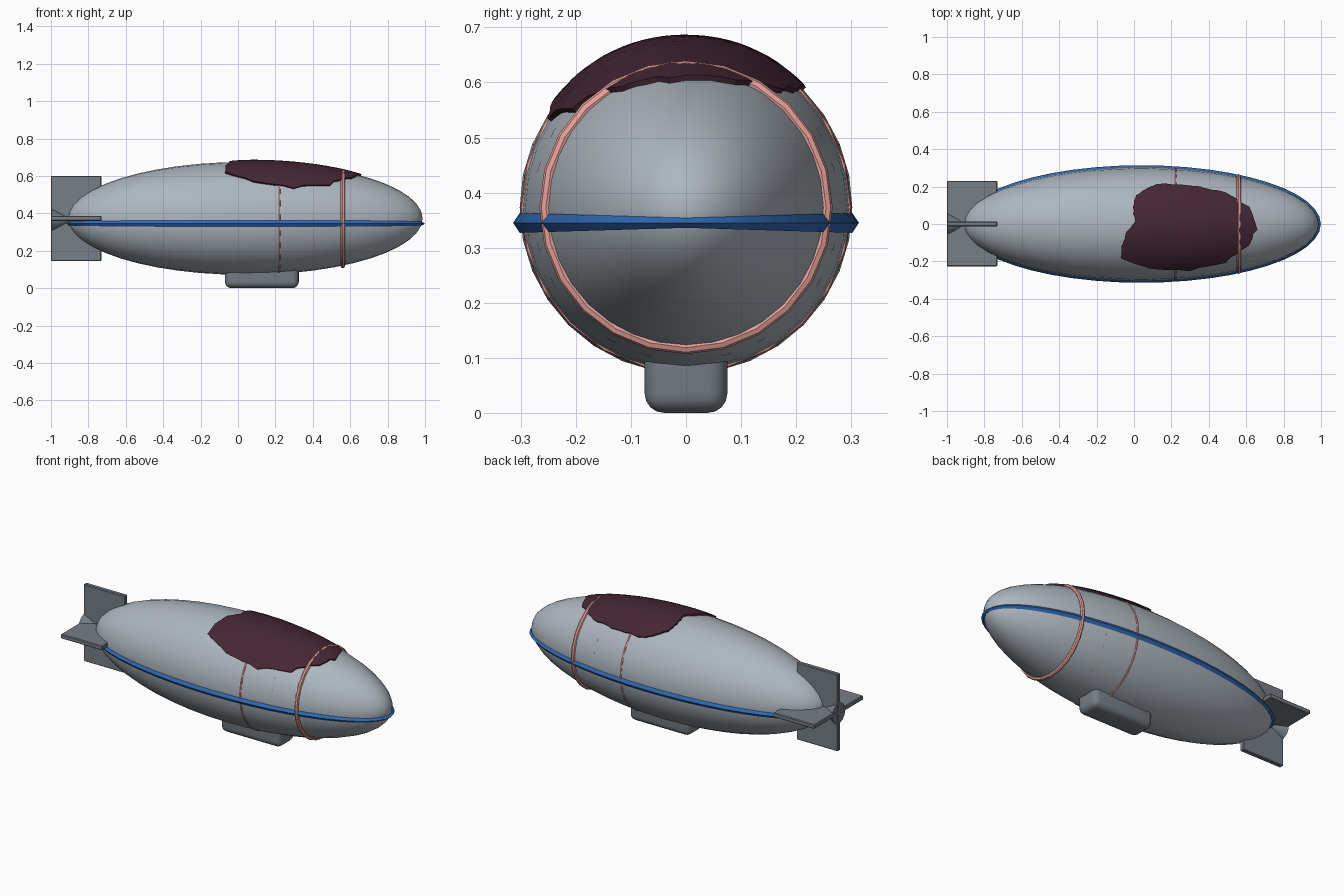
import bpy, bmesh, random
from math import sin, cos, pi, sqrt
from mathutils import Matrix, Vector

if "Cube" in bpy.data.objects:
    bpy.data.objects.remove(bpy.data.objects["Cube"])

random.seed(4)
CX, CZ, A, R = 0.04, 0.373, 0.947, 0.302   # hull centre, half length, radius


def material(name, rgb):
    m = bpy.data.materials.new(name)
    m.diffuse_color = (*rgb, 1)
    m.use_nodes = True
    m.node_tree.nodes["Principled BSDF"].inputs["Base Color"].default_value = m.diffuse_color
    return m


blue = material("blue", (0.03, 0.14, 0.45))
pink = material("pink", (0.80, 0.36, 0.33))
plum = material("plum", (0.06, 0.02, 0.035))
grey = material("slate", (0.18, 0.21, 0.24))
silver = material("silver", (0.42, 0.47, 0.52))


def finish(name, bm, mat, smooth=True):
    bmesh.ops.recalc_face_normals(bm, faces=bm.faces)
    me = bpy.data.meshes.new(name)
    bm.to_mesh(me)
    bm.free()
    me.materials.append(mat)
    for p in me.polygons:
        p.use_smooth = smooth
    ob = bpy.data.objects.new(name, me)
    bpy.context.collection.objects.link(ob)
    return ob


def hull_r(x):
    return R * sqrt(max(0, 1 - ((x - CX) / A) ** 2))


def sweep(name, rings, mat, smooth):
    """Closed loop of closed cross-sections."""
    bm = bmesh.new()
    loops = [[bm.verts.new(p) for p in r] for r in rings]
    n = len(loops[0])
    for i, a in enumerate(loops):
        b = loops[(i + 1) % len(loops)]
        for j in range(n):
            k = (j + 1) % n
            bm.faces.new((a[j], a[k], b[k], b[j]))
    return finish(name, bm, mat, smooth)


def box(name, lo, hi, mat, bevel, segs=1, edges=None):
    lo, hi = Vector(lo), Vector(hi)
    bm = bmesh.new()
    bmesh.ops.create_cube(bm, size=1)
    for v in bm.verts:
        v.co = [lo[i] + (v.co[i] + 0.5) * (hi[i] - lo[i]) for i in range(3)]
    sel = [e for e in bm.edges if edges is None or edges(e)]
    bmesh.ops.bevel(bm, geom=sel, offset=bevel, segments=segs, profile=0.5, affect='EDGES')
    return finish(name, bm, mat, segs > 1)


# Hull: ellipsoid with poles at nose and tail
bm = bmesh.new()
bmesh.ops.create_uvsphere(bm, u_segments=32, v_segments=24, radius=1)
bm.transform(Matrix.Translation((CX, 0, CZ)) @ Matrix.Diagonal((A, R, R, 1))
             @ Matrix.Rotation(pi / 2, 4, 'Y'))
finish("hull", bm, silver)

# Waist stripe: diamond section following the hull outline
rings = []
for i in range(48):
    t = 2 * pi * i / 48
    c, s = cos(t), sin(t)
    h = 0.009 + 0.009 * abs(s)
    x, y = CX + A * c, R * s
    rings.append([(x + 0.012 * c, y + 0.012 * s, 0.345), (x, y, 0.345 + h),
                  (x - 0.012 * c, y - 0.012 * s, 0.345), (x, y, 0.345 - h)])
sweep("waist_stripe", rings, blue, False)

# Hull bands: the front one stands proud, the others are almost sunk
for name, x, major, minor in (("front_band", 0.56, hull_r(0.56) + 0.002, 0.012),
                              ("middle_band", 0.41, hull_r(0.41) - 0.008, 0.008),
                              ("rear_band", 0.22, hull_r(0.22) - 0.003, 0.007)):
    rings = []
    for i in range(24):
        t = 2 * pi * i / 24
        rings.append([(x + minor * sin(u), (major + minor * cos(u)) * sin(t),
                       CZ - (major + minor * cos(u)) * cos(t))
                      for u in (2 * pi * j / 8 for j in range(8))])
    sweep(name, rings, pink, True)

# Patch on the back: ragged outline draped over the hull
outline = [(0.01, 0.15), (0.08, 0.195), (0.165, 0.208), (0.35, 0.197), (0.485, 0.16),
           (0.615, 0.09), (0.65, -0.03), (0.607, -0.115), (0.485, -0.197),
           (0.297, -0.24), (0.083, -0.23), (-0.072, -0.18), (-0.05, -0.056),
           (0.008, 0.013), (-0.005, 0.09)]
centre = Vector((0.27, -0.02))
edge = []
for i, p in enumerate(outline):
    a, b = Vector(p), Vector(outline[(i + 1) % len(outline)])
    for k in range(4):
        q = a.lerp(b, k / 4)
        edge.append(q + (q - centre) * random.uniform(-0.015, 0.025))


def drape(p, lift):
    r = hull_r(p.x)
    y = max(-0.97 * r, min(0.97 * r, p.y))
    n = Vector(((p.x - CX) / A ** 2, y / R ** 2, sqrt(r * r - y * y) / R ** 2))
    return Vector((p.x, y, CZ + sqrt(r * r - y * y))) + n.normalized() * lift


bm = bmesh.new()
levels = [(f, 0.013 - 0.004 * f ** 4) for f in (0.12, 0.25, 0.4, 0.55, 0.7, 0.85, 1)] + [(1, -0.012)]
loops = [[bm.verts.new(drape(centre.lerp(q, f), l)) for q in edge] for f, l in levels]
bm.faces.new(loops[0])
for a, b in zip(loops, loops[1:]):
    for j in range(len(edge)):
        k = (j + 1) % len(edge)
        bm.faces.new((a[j], a[k], b[k], b[j]))
finish("back_patch", bm, plum)

# Gondola with rounded underside
box("gondola", (-0.07, -0.075, 0), (0.325, 0.075, 0.13), grey, 0.035, 4,
    lambda e: min(v.co.z for v in e.verts) < 0.01)

# Tail fins
box("vertical_fin", (-1, -0.013, 0.145), (-0.73, 0.013, 0.6), grey, 0.004)
box("horizontal_fin", (-1, -0.226, 0.36), (-0.73, 0.23, 0.386), grey, 0.004)

# Tail cone flaring backwards
bm = bmesh.new()
bmesh.ops.create_cone(bm, cap_ends=True, segments=24, radius1=0.06, radius2=0.002, depth=0.12)
bm.transform(Matrix.Translation((-0.938, 0, 0.365)) @ Matrix.Rotation(pi / 2, 4, 'Y'))
finish("tail_cone", bm, grey, False)

# Keep hard edges sharp
bpy.ops.object.select_all(action='DESELECT')
for ob in bpy.context.collection.objects:
    ob.select_set(True)
    bpy.context.view_layer.objects.active = ob
bpy.ops.object.shade_smooth_by_angle(angle=0.6)
